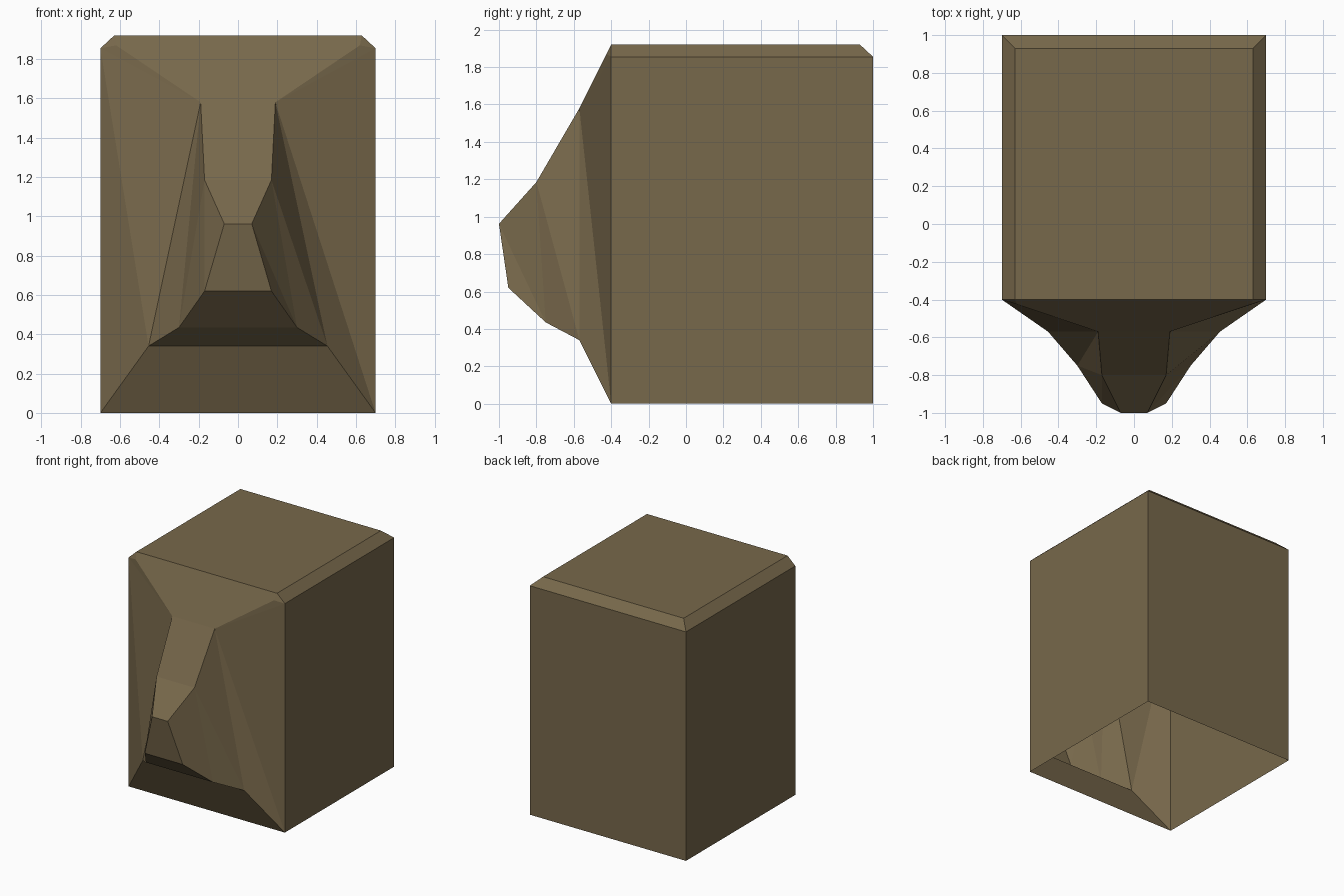
import bpy, bmesh

if "Cube" in bpy.data.objects:
    bpy.data.objects.remove(bpy.data.objects["Cube"])

mat = bpy.data.materials.new("olive brown")
mat.diffuse_color = (0.185, 0.138, 0.07, 1)
mat.use_nodes = True
mat.node_tree.nodes["Principled BSDF"].inputs["Base Color"].default_value = mat.diffuse_color

bm = bmesh.new()


def pair(x, y, z):
    """Mirrored vertices, keyed by side."""
    return {s: bm.verts.new((s * x, y, z)) for s in (-1, 1)}


def face(*verts):
    bm.faces.new(verts)


def bridge(p, q):
    """Quad between two mirrored pairs."""
    face(p[-1], p[1], q[1], q[-1])


# Casing corners: base, shoulder below the chamfer, roof
front_base, back_base = pair(0.7, -0.4, 0), pair(0.7, 1, 0)
front_shoulder, back_shoulder = pair(0.7, -0.4, 1.855), pair(0.7, 1, 1.855)
front_roof, back_roof = pair(0.63, -0.4, 1.92), pair(0.63, 0.93, 1.92)
clip = pair(0.62, -0.425, 1.87)

# Nose rings, each an upper and a lower pair
tops = [pair(0.19, -0.57, 1.58), pair(0.17, -0.8, 1.185), pair(0.07, -1, 0.962)]
lows = [pair(0.455, -0.57, 0.34), pair(0.3, -0.75, 0.435), pair(0.17, -0.95, 0.62)]

# Roof, back and chamfers; the underside stays open
bridge(front_roof, back_roof)
bridge(back_roof, back_shoulder)
bridge(back_shoulder, back_base)
for s in (-1, 1):
    face(front_roof[s], back_roof[s], back_shoulder[s], front_shoulder[s])
    face(front_shoulder[s], back_shoulder[s], back_base[s], front_base[s])
    face(front_roof[s], front_shoulder[s], clip[s])

# Brow and sill joining the casing to the nose
face(front_roof[-1], front_roof[1], clip[1], tops[0][1], tops[0][-1], clip[-1])
bridge(front_base, lows[0])

# Nose bridge, underside and blunt tip
for i in range(2):
    bridge(tops[i], tops[i + 1])
    bridge(lows[i], lows[i + 1])
bridge(tops[2], lows[2])

# Folded cheeks: the fold runs the opposite way on each side
uppers = [front_shoulder] + tops
lowers = [front_base] + lows
for s in (-1, 1):
    face(front_shoulder[s], clip[s], tops[0][s])
    for i in range(3):
        a, b = uppers[i][s], uppers[i + 1][s]
        c, d = lowers[i][s], lowers[i + 1][s]
        if s > 0:
            face(a, b, c)
            face(b, d, c)
        else:
            face(a, b, d)
            face(a, d, c)

bmesh.ops.recalc_face_normals(bm, faces=bm.faces)
mesh = bpy.data.meshes.new("monitor_shell")
bm.to_mesh(mesh)
bm.free()
mesh.materials.append(mat)
bpy.context.collection.objects.link(bpy.data.objects.new("monitor_shell", mesh))
